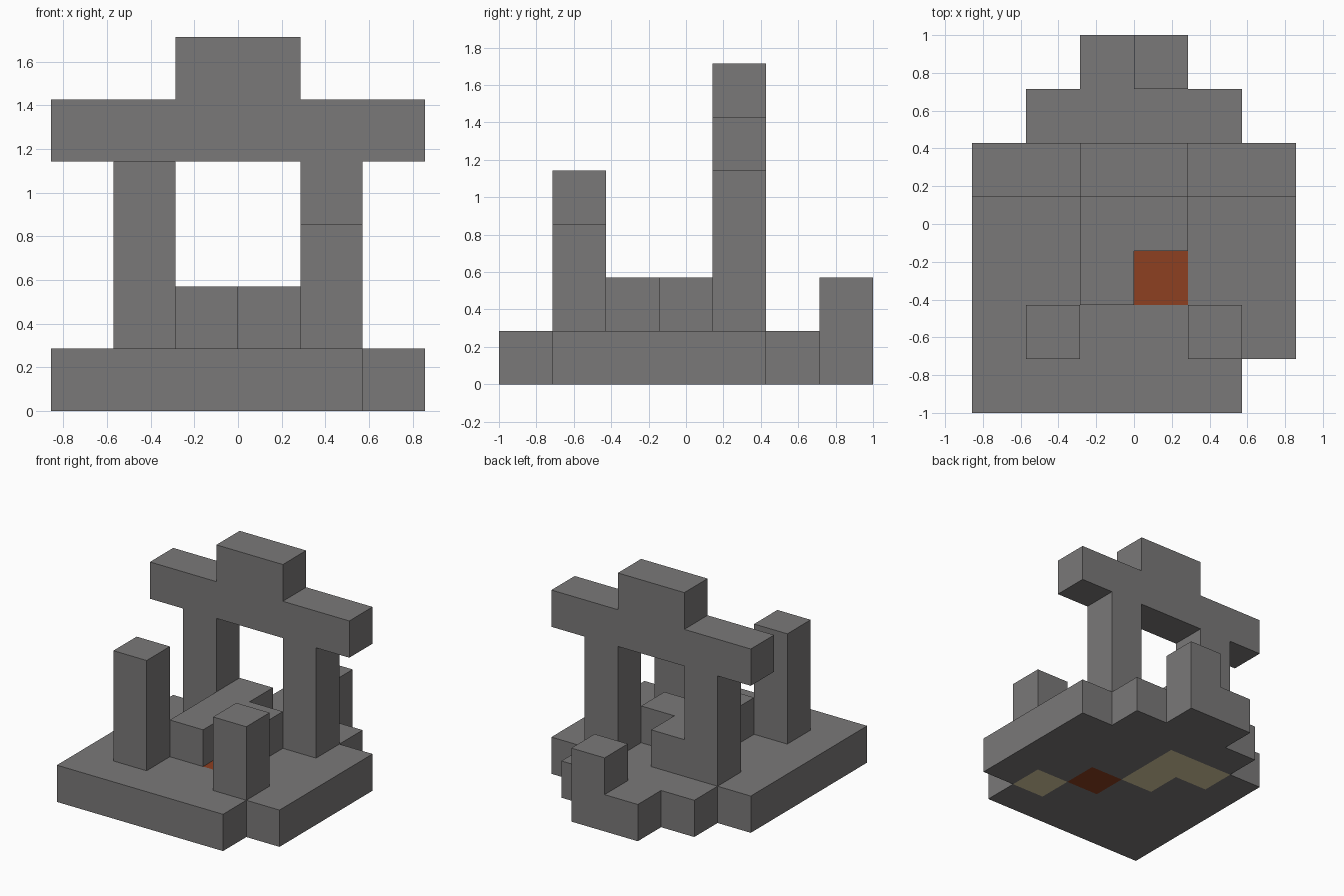
import bpy
import bmesh
from mathutils import Vector

U = 2 / 7                       # side of one building block
ORIGIN = Vector((-3, -3.5, 0))  # block grid corner, in blocks

cube = bpy.data.objects.get("Cube")
if cube:
    bpy.data.objects.remove(cube, do_unlink=True)


def material(name, rgb):
    mat = bpy.data.materials.new(name)
    mat.use_nodes = True
    mat.diffuse_color = (*rgb, 1)
    mat.node_tree.nodes["Principled BSDF"].inputs["Base Color"].default_value = (*rgb, 1)
    return mat


stone = material("grey stone", (0.195, 0.190, 0.190))
ember = material("ember orange", (0.270, 0.050, 0.015))
sand = material("pale sand", (0.708, 0.624, 0.366))


def to_world(p):
    return (Vector(p) + ORIGIN) * U


def extrude(outline, direction):
    """Closed solid from an outline of block coordinates."""
    bm = bmesh.new()
    face = bm.faces.new([bm.verts.new(to_world(p)) for p in outline])
    result = bmesh.ops.extrude_face_region(bm, geom=[face], use_keep_orig=True)
    new_verts = [g for g in result["geom"] if isinstance(g, bmesh.types.BMVert)]
    bmesh.ops.translate(bm, verts=new_verts, vec=Vector(direction) * U)
    bmesh.ops.recalc_face_normals(bm, faces=bm.faces)
    return bm


def finish(name, bm, mats=(stone,)):
    mesh = bpy.data.meshes.new(name)
    bm.to_mesh(mesh)
    bm.free()
    for mat in mats:
        mesh.materials.append(mat)
    obj = bpy.data.objects.new(name, mesh)
    bpy.context.collection.objects.link(obj)
    return obj


def post(name, i, j, height):
    square = [(i, j, 1), (i + 1, j, 1), (i + 1, j + 1, 1), (i, j + 1, 1)]
    return finish(name, extrude(square, (0, 0, height)))


# Stepped floor slab, cut into blocks so single blocks can be coloured
floor_outline = [(0, 0), (5, 0), (5, 1), (6, 1), (6, 5), (5, 5), (5, 6), (4, 6),
                 (4, 7), (2, 7), (2, 6), (1, 6), (1, 5), (0, 5)]
bm = extrude([(x, y, 0) for x, y in floor_outline], (0, 0, 1))
for axis, count in ((0, 6), (1, 7)):
    normal = Vector((axis == 0, axis == 1, 0))
    for n in range(1, count):
        bmesh.ops.bisect_plane(bm, geom=bm.verts[:] + bm.edges[:] + bm.faces[:],
                               plane_co=to_world(normal * n), plane_no=normal)
block_colour = {(3, 2): 1, (4, 1): 2, (2, 3): 2, (2, 4): 2, (1, 4): 2}
for face in bm.faces:
    if abs(face.normal.z) > 0.5:
        cell = face.calc_center_median() / U - ORIGIN
        face.material_index = block_colour.get((int(cell.x), int(cell.y)), 0)
finish("floor_slab", bm, (stone, ember, sand))

# Gateway with overhanging lintel and raised crown
half = [(1, 1), (2, 1), (2, 4), (3, 4), (3, 6), (2, 6), (2, 5), (0, 5), (0, 4), (1, 4)]
left_side = [p for p in half if p[0] < 3]
right_side = [(6 - x, z) for x, z in reversed(left_side)]
gate = left_side[3:] + left_side[:3] + right_side[-3:] + right_side[:-3]
finish("gateway", extrude([(x, 4, z) for x, z in gate], (0, 1, 0)))

# Low wall running through the gateway
wall = [(2, 2), (3, 2), (3, 3), (4, 3), (4, 4), (3, 4), (3, 5), (2, 5)]
finish("low_wall", extrude([(x, y, 1) for x, y in wall], (0, 0, 1)))

# Broken posts
post("front_right_post", 1, 1, 3)
post("front_left_post", 4, 1, 2)
post("back_post", 3, 6, 1)
